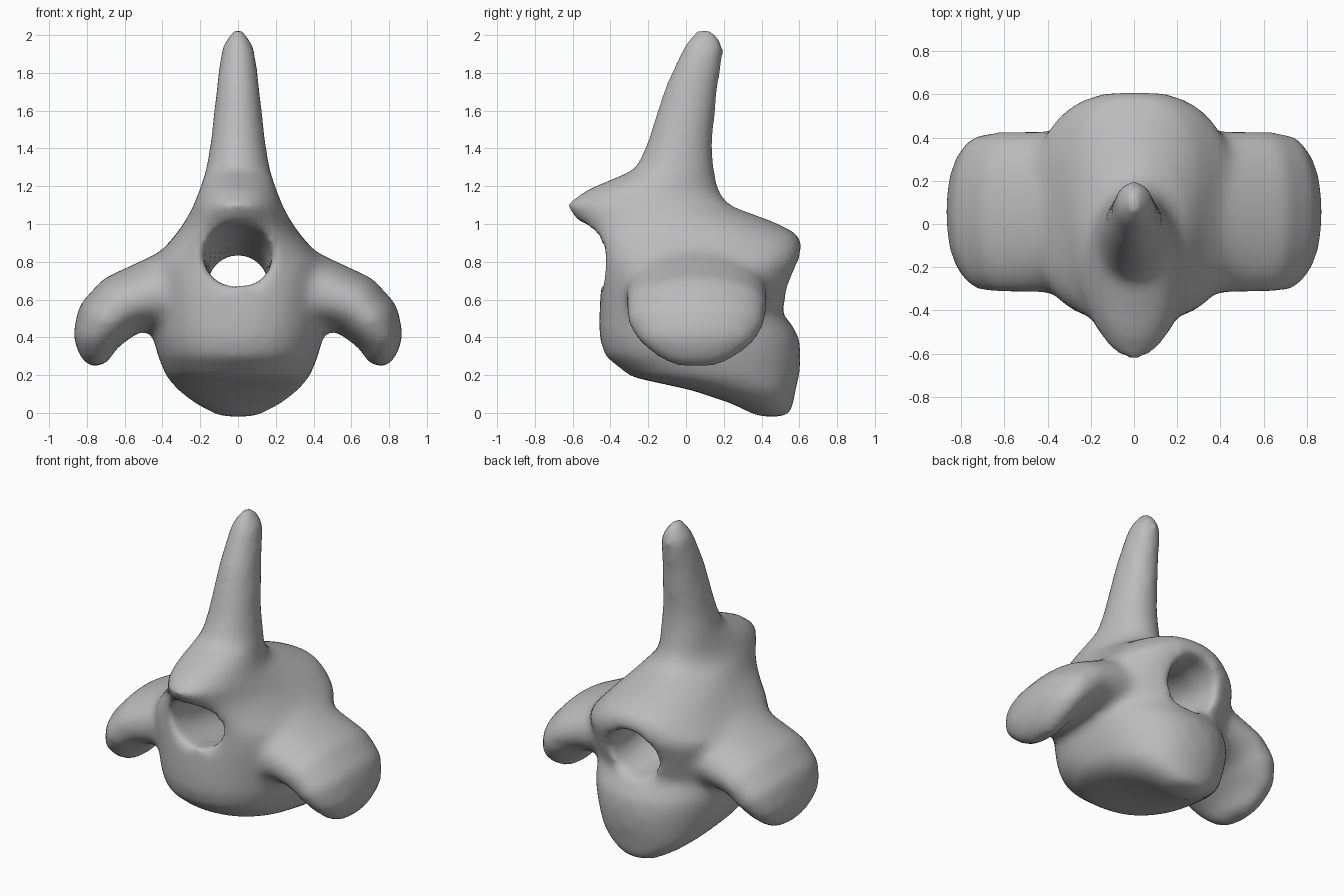
import bpy, bmesh, math
from mathutils import Vector

cube = bpy.data.objects.get("Cube")
if cube:
    bpy.data.objects.remove(cube, do_unlink=True)

bone = bpy.data.materials.new("bone_grey")
bone.use_nodes = True
bone.diffuse_color = (0.5, 0.5, 0.5, 1)
bone.node_tree.nodes["Principled BSDF"].inputs["Base Color"].default_value = (0.5, 0.5, 0.5, 1)

SIDES = 32


def oval(center, u, v, power):
    """Ring of points on a slightly squared oval with half axes u and v."""
    ring = []
    for i in range(SIDES):
        a = math.tau * i / SIDES
        c, s = math.cos(a), math.sin(a)
        k = 2 / power
        ring.append(center + u * math.copysign(abs(c) ** k, c) + v * math.copysign(abs(s) ** k, s))
    return ring


def loft(name, rings):
    """Closed skin through a list of rings."""
    bm = bmesh.new()
    loops = [[bm.verts.new(p) for p in ring] for ring in rings]
    for a, b in zip(loops, loops[1:]):
        for i in range(SIDES):
            j = (i + 1) % SIDES
            bm.faces.new((a[i], a[j], b[j], b[i]))
    bm.faces.new(loops[0])
    bm.faces.new(loops[-1])
    bmesh.ops.recalc_face_normals(bm, faces=bm.faces)
    mesh = bpy.data.meshes.new(name)
    bm.to_mesh(mesh)
    bm.free()
    mesh.materials.append(bone)
    obj = bpy.data.objects.new(name, mesh)
    bpy.context.collection.objects.link(obj)
    return obj


# Body, arch and spine: level slices (height, front, back, half width, squareness)
slices = [
    (-0.02, 0.38, 0.55, 0.10, 2), (0.05, 0.24, 0.57, 0.23, 2.2), (0.12, 0.03, 0.58, 0.32, 2.3),
    (0.19, -0.29, 0.60, 0.38, 2.3), (0.30, -0.43, 0.61, 0.425, 2.3), (0.40, -0.46, 0.60, 0.45, 2.3),
    (0.52, -0.46, 0.53, 0.45, 2.4), (0.70, -0.45, 0.57, 0.46, 2.8), (0.80, -0.45, 0.61, 0.46, 2.8),
    (0.88, -0.48, 0.62, 0.385, 2.7), (0.95, -0.52, 0.59, 0.325, 2.5), (1.01, -0.57, 0.47, 0.285, 2.1),
    (1.10, -0.64, 0.23, 0.235, 1.9), (1.18, -0.53, 0.17, 0.205, 2), (1.29, -0.27, 0.15, 0.17, 2),
    (1.42, -0.21, 0.14, 0.148, 2), (1.72, -0.115, 0.17, 0.115, 2), (1.93, -0.02, 0.205, 0.09, 2),
    (2.03, 0.04, 0.16, 0.03, 2),
]
body = loft("vertebra", [
    oval(Vector((0, (f + b) / 2, z)), Vector((w, 0, 0)), Vector((0, (b - f) / 2, 0)), power)
    for z, f, b, w, power in slices])

# Drooping side processes: path (x, z), half thickness, half depth
path = [
    (0.22, 0.66, 0.27, 0.38), (0.40, 0.635, 0.21, 0.375), (0.51, 0.61, 0.18, 0.375),
    (0.62, 0.57, 0.17, 0.375), (0.71, 0.48, 0.16, 0.365), (0.755, 0.38, 0.125, 0.31),
    (0.75, 0.31, 0.09, 0.23), (0.745, 0.25, 0.05, 0.13),
]
parts = [body]
for side, label in ((1, "left"), (-1, "right")):
    rings = []
    for i, (x, z, t, d) in enumerate(path):
        p, q = path[max(i - 1, 0)], path[min(i + 1, len(path) - 1)]
        along = Vector((side * (q[0] - p[0]), 0, q[1] - p[1])).normalized()
        across = Vector((along.z, 0, -along.x))
        rings.append(oval(Vector((side * x, 0.055, z)), across * t, Vector((0, d, 0)), 2.1))
    parts.append(loft(label + "_process", rings))

# Sloping canal through the arch: (y, centre height, half width, half height)
canal = loft("canal_cutter", [
    oval(Vector((0, y, z)), Vector((w, 0, 0)), Vector((0, 0, h)), 2)
    for y, z, w, h in ((-0.75, 0.85, 0.21, 0.175), (-0.45, 0.835, 0.185, 0.16),
                       (0, 0.755, 0.16, 0.15), (0.4, 0.68, 0.16, 0.155), (0.75, 0.66, 0.19, 0.19))])
canal.hide_render = True

# Fuse the parts, cut the canal and soften the joins
bpy.ops.object.select_all(action="DESELECT")
for part in parts:
    part.select_set(True)
bpy.context.view_layer.objects.active = body
bpy.ops.object.join()


def modify(kind, **settings):
    mod = body.modifiers.new(kind.lower(), kind)
    for key, value in settings.items():
        setattr(mod, key, value)
    bpy.ops.object.modifier_apply(modifier=mod.name)


modify("REMESH", mode="VOXEL", voxel_size=0.02)
modify("BOOLEAN", operation="DIFFERENCE", object=canal, solver="EXACT")
modify("REMESH", mode="VOXEL", voxel_size=0.025)
modify("SMOOTH", factor=0.5, iterations=16)
bpy.data.objects.remove(canal, do_unlink=True)

body.data.materials.clear()
body.data.materials.append(bone)
for face in body.data.polygons:
    face.material_index = 0
bpy.ops.object.shade_smooth()
